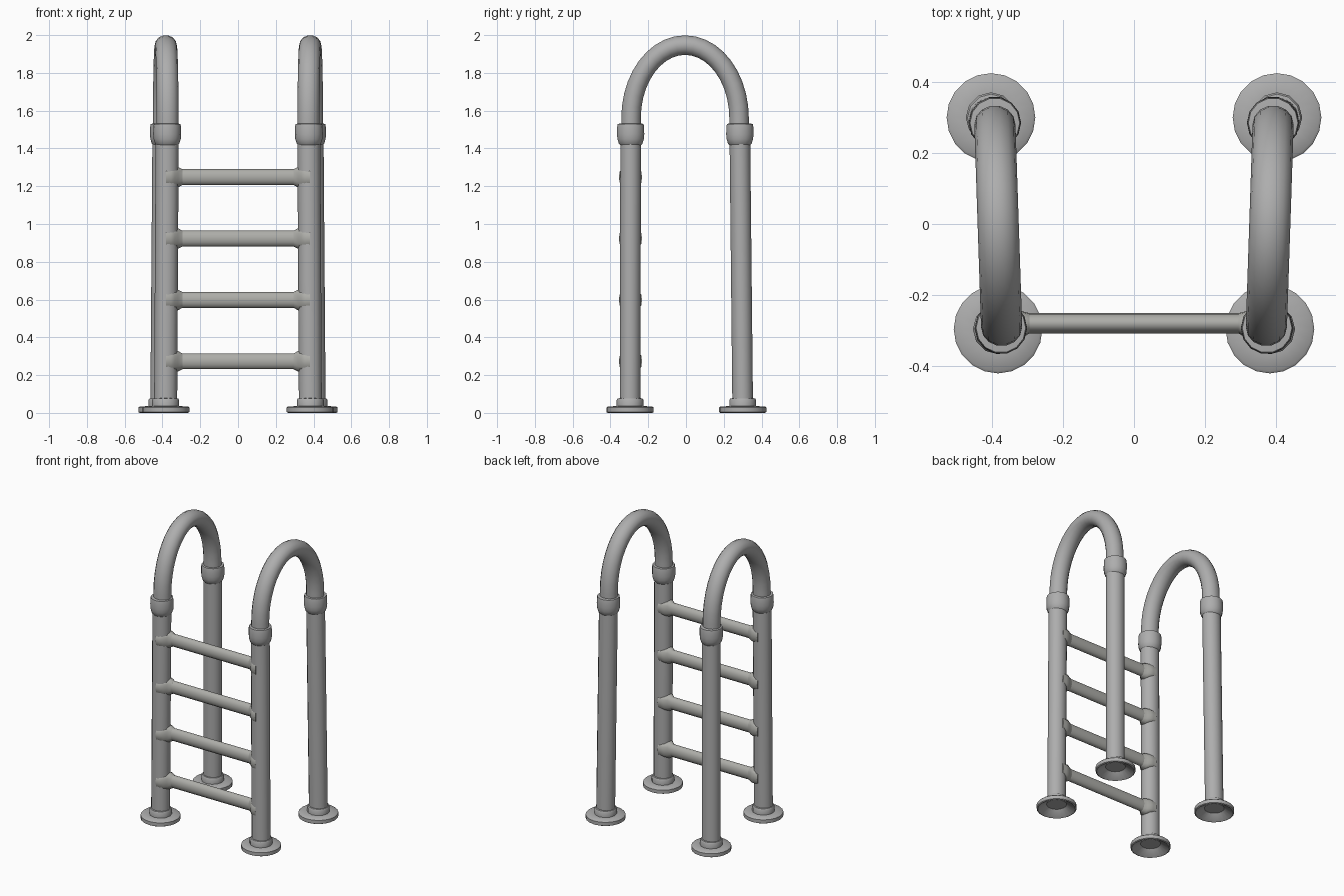
import bpy, bmesh, math
from mathutils import Vector

if "Cube" in bpy.data.objects:
    bpy.data.objects.remove(bpy.data.objects["Cube"])


def material(name, rgb):
    m = bpy.data.materials.new(name)
    m.diffuse_color = (*rgb, 1.0)
    m.use_nodes = True
    m.node_tree.nodes["Principled BSDF"].inputs["Base Color"].default_value = m.diffuse_color
    return m


STEEL = material("brushed grey", (0.42, 0.42, 0.42))
RUNG = material("warm grey", (0.42, 0.42, 0.395))


def sweep(name, rings, sides, mat, smooth=40):
    """Skin a list of rings: (centre, axis u, axis v, radius u, radius v, roundness)."""
    bm = bmesh.new()
    loops = []
    for c, u, v, ru, rv, p in rings:
        loop = []
        for i in range(sides):
            a = 2 * math.pi * i / sides
            ca, sa = math.cos(a), math.sin(a)
            ca = math.copysign(abs(ca) ** p, ca)
            sa = math.copysign(abs(sa) ** p, sa)
            loop.append(bm.verts.new(Vector(c) + Vector(u) * ru * ca + Vector(v) * rv * sa))
        loops.append(loop)
    for a, b in zip(loops, loops[1:]):
        for i in range(sides):
            j = (i + 1) % sides
            bm.faces.new((a[i], a[j], b[j], b[i]))
    bm.faces.new(loops[0][::-1])
    bm.faces.new(loops[-1])
    bmesh.ops.recalc_face_normals(bm, faces=bm.faces[:])
    me = bpy.data.meshes.new(name)
    bm.to_mesh(me)
    bm.free()
    me.materials.append(mat)
    me.shade_smooth()
    me.set_sharp_from_angle(angle=math.radians(smooth))
    ob = bpy.data.objects.new(name, me)
    bpy.context.scene.collection.objects.link(ob)
    return ob


X, Y, Z = (1, 0, 0), (0, 1, 0), (0, 0, 1)


def lathe(name, x, y, profile, sides, mat):
    return sweep(name, [((x, y, z), X, Y, r, r, 1) for r, z in profile], sides, mat)


# profiles as (radius, height)
FLANGE = [(0.02, 0.06), (0.05, 0.055), (0.065, 0.03), (0.118, 0.0), (0.125, 0.004),
          (0.125, 0.028), (0.118, 0.034), (0.068, 0.036)]
NECK = [(0.071, 0.034), (0.071, 0.068), (0.066, 0.076), (0.054, 0.078)]
COLLAR = [(0.054, 1.415), (0.064, 1.425), (0.072, 1.45), (0.074, 1.475),
          (0.073, 1.515), (0.070, 1.53), (0.052, 1.532)]

# post feet and tops, leaning slightly inward: name, foot (x, y), top (x, y)
POSTS = [("front", (0.383, -0.296), (0.375, -0.293)),
         ("back", (0.403, 0.300), (0.392, 0.285))]

for side, s in (("left", -1), ("right", 1)):
    for end, (fx, fy), (tx, ty) in POSTS:
        tag = f"{end}_{side}"
        lathe(f"{tag}_foot_flange", s * fx, fy, FLANGE, 20, STEEL)
        lathe(f"{tag}_foot_neck", s * fx, fy, NECK, 12, STEEL)
        sweep(f"{tag}_post", [((s * fx, fy, 0.05), X, Y, 0.061, 0.056, 1),
                              ((s * tx, ty, 1.48), X, Y, 0.061, 0.056, 1)], 14, STEEL)
        lathe(f"{tag}_collar", s * tx, ty, COLLAR, 14, STEEL)

    # arched handrail: half ellipse with short straight ends
    path = []
    for i in range(21):
        a = math.pi * i / 20
        y, z = -0.005 - 0.286 * math.cos(a), 1.56 + 0.387 * math.sin(a)
        n = Vector((0, -math.cos(a) / 0.286, math.sin(a) / 0.387)).normalized()
        path.append((y, z, n))
    path = [(path[0][0], 1.47, path[0][2])] + path + [(path[-1][0], 1.47, path[-1][2])]
    rings = []
    for y, z, n in path:
        t = (y + 0.291) / 0.572
        rings.append(((s * (0.373 + 0.019 * t), y, z), X, n, 0.058, 0.053, 1))
    sweep(f"{side}_handrail_arch", rings, 14, STEEL, 50)

# rungs with flared saddles gripping the front posts
for k in range(4):
    z = 0.273 + 0.325 * k
    sweep(f"rung_{k + 1}", [((x, -0.28, z), Y, Z, 0.029, 0.043, 1)
                            for x in (-0.34, 0.34)], 14, RUNG)
    for side, s in (("left", -1), ("right", 1)):
        flare = [(0.295, -0.280, 0.029, 0.043, 1.0),
                 (0.318, -0.283, 0.038, 0.056, 0.85),
                 (0.335, -0.288, 0.053, 0.053, 0.7),
                 (0.355, -0.292, 0.059, 0.046, 0.55),
                 (0.380, -0.294, 0.061, 0.042, 0.5)]
        sweep(f"rung_{k + 1}_{side}_saddle",
              [((s * x, y, z), Y, Z, ry, rz, p) for x, y, ry, rz, p in flare], 14, RUNG, 50)
